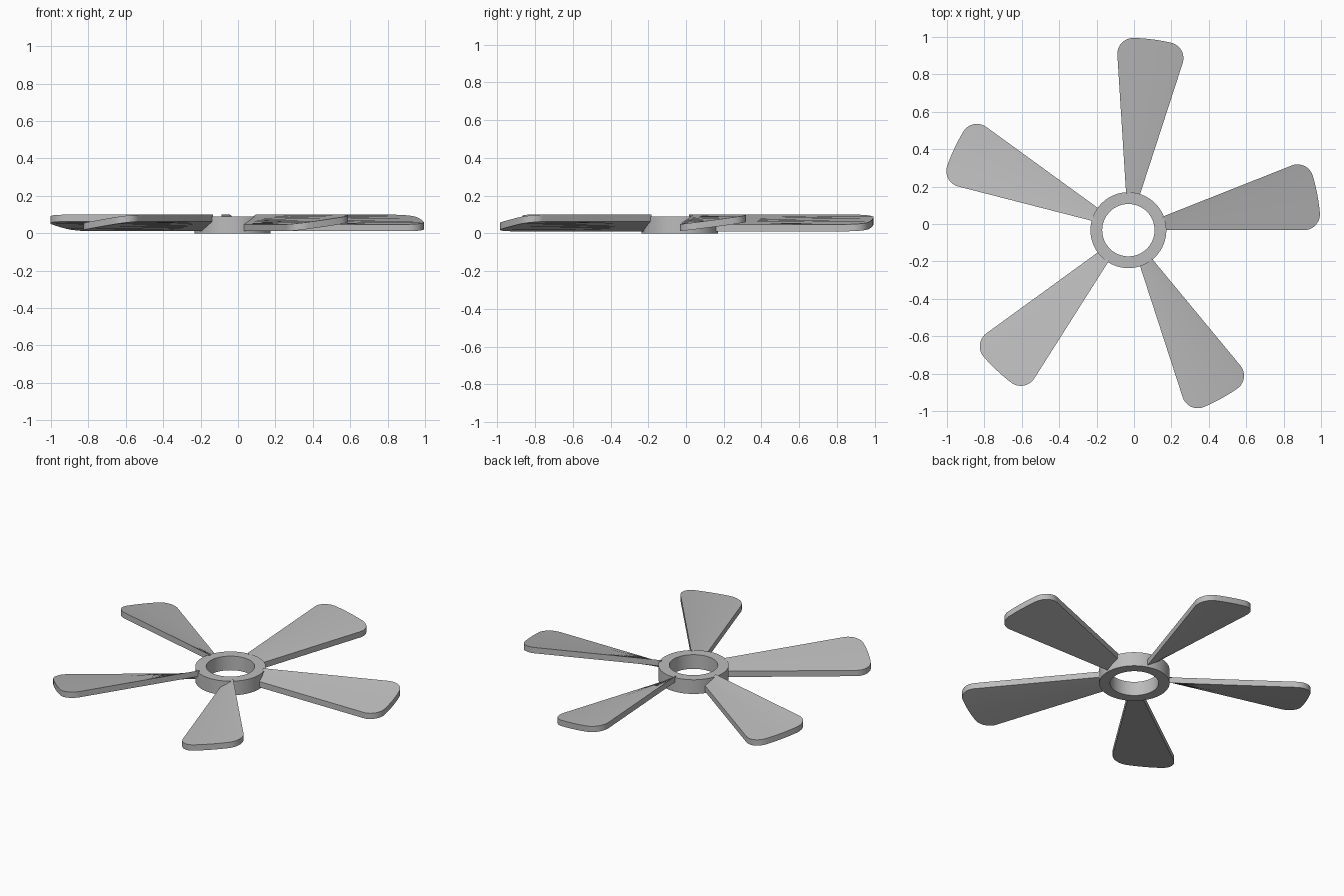
import bpy, bmesh, math
from mathutils import Matrix, Vector

default = bpy.data.objects.get("Cube")
if default:
    bpy.data.objects.remove(default)

HUB = Vector((-0.03, -0.033, 0))       # hub axis
HUB_OUT, HUB_IN, HUB_TOP = 0.203, 0.14, 0.09
TIP, CORNER, ROOT = 1.028, 0.085, 0.18  # blade tip radius, corner rounding, root
SWEEP = math.radians(21.6)              # angle between the blade edges
LOW, RISE, THICK = 0.011, 0.051, 0.037  # blade pitch and thickness

grey = bpy.data.materials.new("plain grey")
grey.use_nodes = True
colour = (0.5, 0.5, 0.5, 1)
grey.diffuse_color = colour
grey.node_tree.nodes["Principled BSDF"].inputs["Base Color"].default_value = colour


def finish(bm, name):
    bmesh.ops.recalc_face_normals(bm, faces=bm.faces)
    mesh = bpy.data.meshes.new(name)
    bm.to_mesh(mesh)
    bm.free()
    obj = bpy.data.objects.new(name, mesh)
    bpy.context.collection.objects.link(obj)
    mesh.materials.append(grey)
    bpy.ops.object.select_all(action='DESELECT')
    obj.select_set(True)
    bpy.context.view_layer.objects.active = obj
    bpy.ops.object.shade_smooth_by_angle(angle=math.radians(30))
    return obj


def skin_loops(bm, loops, closed):
    """Join four-point sections into a tube."""
    pairs = list(zip(loops, loops[1:]))
    if closed:
        pairs.append((loops[-1], loops[0]))
    for a, b in pairs:
        for i in range(4):
            j = (i + 1) % 4
            bm.faces.new((a[i], a[j], b[j], b[i]))


# Hub ring: rectangular section turned round the axis
bm = bmesh.new()
section = [(HUB_IN, 0), (HUB_OUT, 0), (HUB_OUT, HUB_TOP), (HUB_IN, HUB_TOP)]
loops = []
for k in range(64):
    a = math.tau * k / 64
    loops.append([bm.verts.new((r * math.cos(a), r * math.sin(a), z)) for r, z in section])
skin_loops(bm, loops, True)
hub = finish(bm, "hub_ring")
hub.location = HUB


def tip_outline(steps=10):
    """Rounded tip from one straight edge to the other, as (radius, angle)."""
    centre = Vector((math.sqrt((TIP - CORNER) ** 2 - CORNER ** 2), CORNER))
    bearing = math.atan2(centre.y, centre.x)
    first = []
    for k in range(steps + 1):
        a = -math.pi / 2 + (bearing + math.pi / 2) * k / steps
        p = centre + CORNER * Vector((math.cos(a), math.sin(a)))
        first.append((p.length, max(0.0, math.atan2(p.y, p.x))))
    middle = [(TIP, bearing + (SWEEP - 2 * bearing) * k / 6) for k in range(1, 6)]
    return first + middle + [(r, SWEEP - a) for r, a in reversed(first)]


# Blades: each ray from the hub keeps one height, so the pitch eases to the tip
def make_blade(index):
    bm = bmesh.new()
    loops = []
    for r, a in tip_outline():
        z = LOW + RISE * math.tan(a) / math.tan(SWEEP)
        root = (ROOT, ROOT * math.tan(a))
        tip = (r * math.cos(a), r * math.sin(a))
        corners = [(*root, z), (*tip, z), (*tip, z + THICK), (*root, z + THICK)]
        loops.append([bm.verts.new(c) for c in corners])
    skin_loops(bm, loops, False)
    bm.faces.new(loops[0])
    bm.faces.new(loops[-1])
    turn = Matrix.Rotation(math.tau * index / 5, 4, 'Z')
    bmesh.ops.transform(bm, matrix=turn, verts=bm.verts)
    blade = finish(bm, f"blade_{index + 1}")
    blade.location = HUB


for n in range(5):
    make_blade(n)
